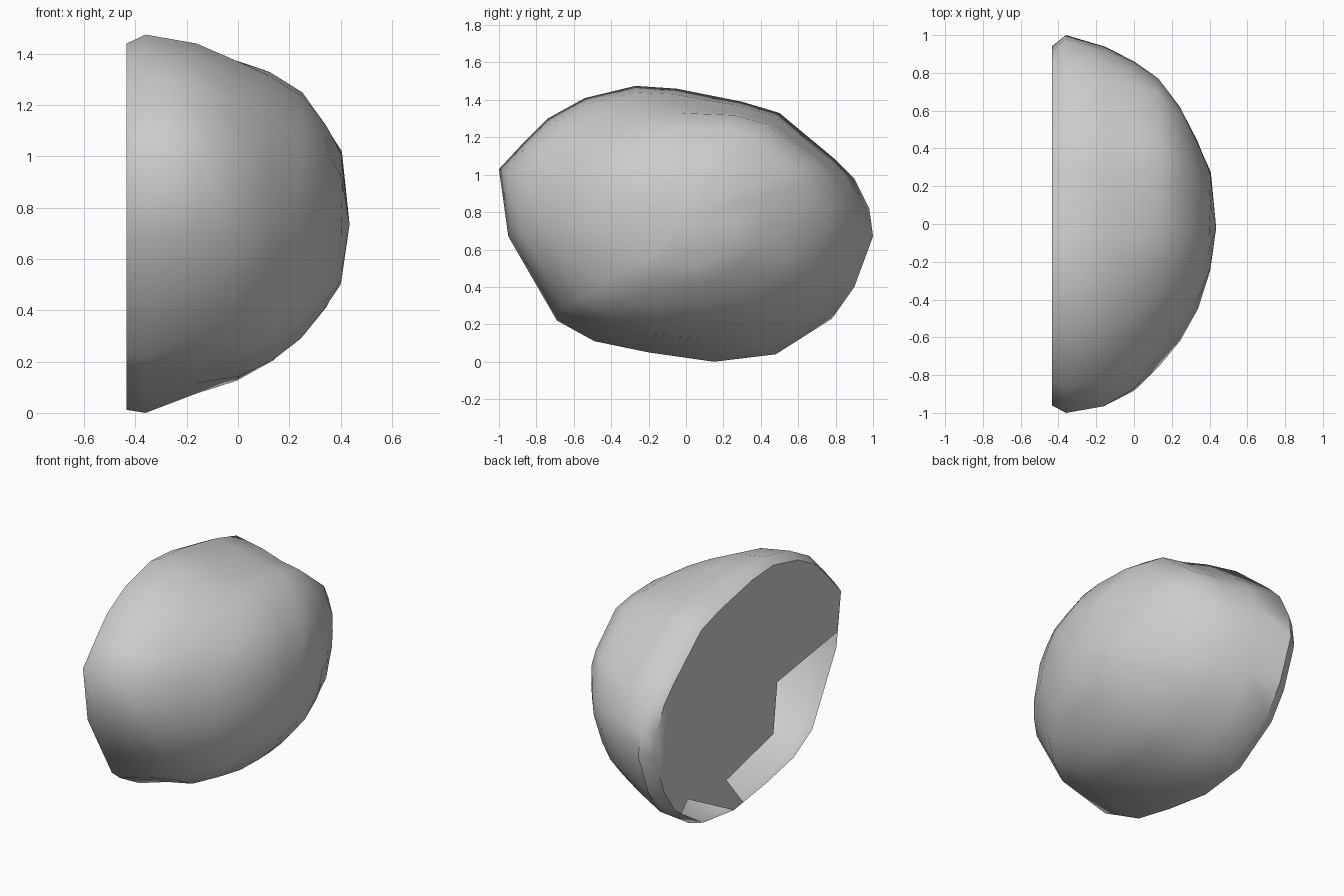
import bpy, bmesh, random
from math import atan2, cos, sin, sqrt

if "Cube" in bpy.data.objects:
    bpy.data.objects.remove(bpy.data.objects["Cube"])

random.seed(4)

# Widest outline of the boulder in (y, z)
OUTLINE = [(-1, 1.03), (-.95, .67), (-.69, .22), (-.49, .11), (-.2, .05), (.15, 0),
           (.48, .04), (.78, .23), (.9, .4), (1, .67), (.98, .82), (.9, .98),
           (.8, 1.08), (.5, 1.33), (.3, 1.39), (-.05, 1.46), (-.27, 1.475),
           (-.54, 1.41), (-.74, 1.3), (-.87, 1.17)]

# Slices along x: x, y min, y max, z min, z max, blend towards a tilted oval
SLICES = [(-.435, -.96, .94, .012, 1.44, 0), (-.36, -1, 1, 0, 1.475, 0),
          (-.16, -.965, .94, .075, 1.44, .1), (.0, -.88, .86, .125, 1.37, .4),
          (.13, -.76, .77, .20, 1.33, .8), (.25, -.62, .62, .29, 1.25, 1),
          (.34, -.45, .44, .405, 1.13, 1), (.40, -.25, .28, .50, 1.02, 1)]
TILT = .1

# Inner edges of the two gaps in the flat back, in (y, z)
BIG_GAP = [(-.924, .76), (-.31, .67), (-.27, .35), (.21, .235), (.04, .03)]
SMALL_GAP = [(.6, .26), (.67, .195)]
BACK_X = SLICES[0][0]


def section(s, jitter):
    """Outline blended towards a tilted oval, fitted into the slice extents."""
    x, y0, y1, z0, z1, blend = s
    pts = []
    for y, z in OUTLINE:
        z = (z - .7375) / .7375
        t = atan2(z, y)
        c, d = cos(t), sin(t)
        r = sqrt((1 - TILT ** 2) / (1 - 2 * TILT * c * d)) * (1 + .03 * abs(sin(2 * t)))
        pts.append((y + blend * (r * c - y), z + blend * (r * d - z)))
    ya, yb = min(p[0] for p in pts), max(p[0] for p in pts)
    za, zb = min(p[1] for p in pts), max(p[1] for p in pts)
    return [(x + random.uniform(-jitter, jitter),
             y0 + (p[0] - ya) / (yb - ya) * (y1 - y0),
             z0 + (p[1] - za) / (zb - za) * (z1 - z0)) for p in pts]


bm = bmesh.new()

# Rounded shell
rings = []
for i, s in enumerate(SLICES):
    rings.append([bm.verts.new(p) for p in section(s, 0 if i < 2 else .008)])
n = len(OUTLINE)
for a, b in zip(rings, rings[1:]):
    for i in range(n):
        j = (i + 1) % n
        bm.faces.new((a[i], a[j], b[j], b[i]))
apex = bm.verts.new((.435, -.02, .735))
for i in range(n):
    bm.faces.new((rings[-1][i], rings[-1][(i + 1) % n], apex))

# Flat back with two broken gaps along its lower edge
rim = rings[0]
big = [bm.verts.new((BACK_X, y, z)) for y, z in BIG_GAP]
small = [bm.verts.new((BACK_X, y, z)) for y, z in SMALL_GAP]
loop = [rim[0]] + big + [rim[5]] + small + rim[7:]
bm.faces.new(loop[::-1])

bm.normal_update()
mesh = bpy.data.meshes.new("half_boulder")
bm.to_mesh(mesh)
bm.free()
rock = bpy.data.objects.new("half_boulder", mesh)
bpy.context.collection.objects.link(rock)
bpy.context.view_layer.objects.active = rock
rock.select_set(True)
bpy.ops.object.shade_smooth_by_angle(angle=.9)
